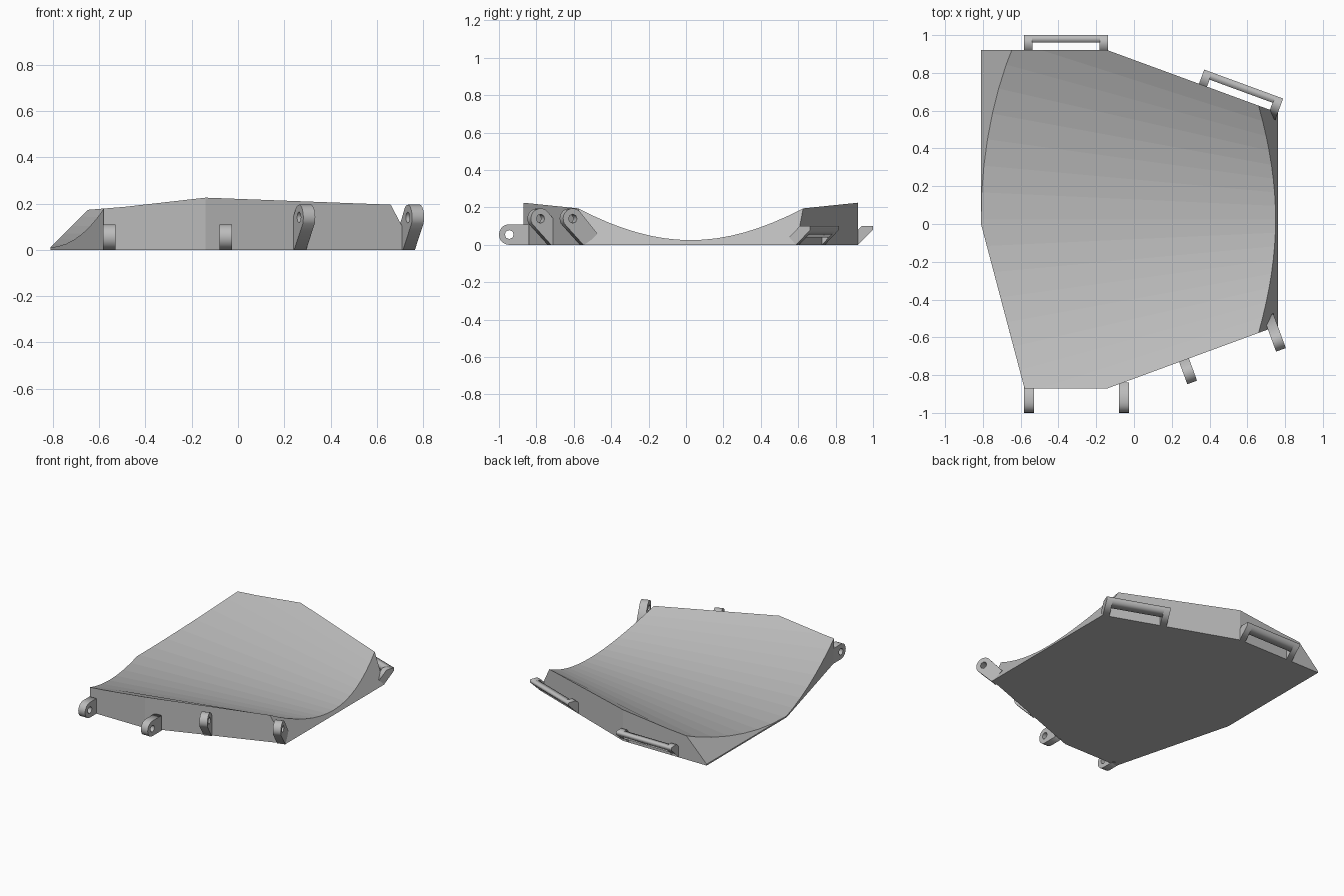
import bpy, bmesh
from math import cos, sin, pi, radians
from mathutils import Vector, Matrix

if "Cube" in bpy.data.objects:
    bpy.data.objects.remove(bpy.data.objects["Cube"])

grey = bpy.data.materials.new("plain_grey")
grey.use_nodes = True
colour = (0.5, 0.5, 0.5, 1)
grey.diffuse_color = colour
grey.node_tree.nodes["Principled BSDF"].inputs["Base Color"].default_value = colour

SLOPE = 0.367          # taper of the two slanted side walls
BACK, FRONT = 0.92, -0.87
MID = (BACK + FRONT) / 2


def add_object(name, mesh):
    obj = bpy.data.objects.new(name, mesh)
    mesh.materials.clear()
    mesh.materials.append(grey)
    bpy.context.scene.collection.objects.link(obj)
    return obj


# Scooped slab: a ruled, tapering trough trimmed by flat planes
def trough_point(x, t):
    half_width = (BACK - FRONT) / 2 - SLOPE * (x + 0.14)
    lift = 0.202 - 0.0475 * x
    return Vector((x, MID + t * half_width, 0.018 + 0.0096 * x + lift * t * t))


def build_slab(strips=16):
    bm = bmesh.new()
    rows = []
    for i in range(strips + 1):
        t = 2 * i / strips - 1
        a, b = trough_point(-1, t), trough_point(0.9, t)
        rows.append([bm.verts.new(p) for p in
                     (a, b, (b.x, b.y, 0), (a.x, a.y, 0))])
    for r, s in zip(rows, rows[1:]):
        for k in range(4):
            n = (k + 1) % 4
            bm.faces.new((r[k], r[n], s[n], s[k]))
    bm.faces.new(rows[0])
    bm.faces.new(rows[-1][::-1])
    # trimming planes: point on plane, outward normal
    cuts = [((0, BACK, 0), (0, 1, 0)),
            ((0, FRONT, 0), (0, -1, 0)),
            ((-0.81, 0, 0), (-1, 0, 0)),
            ((-0.82, 0, 0), (-1, 0, 1)),
            ((-0.81, 0, 0), (-0.87, -0.23, 0)),
            ((0.763, 0, 0), (1, 0, 0.53))]
    for point, normal in cuts:
        res = bmesh.ops.bisect_plane(
            bm, geom=bm.verts[:] + bm.edges[:] + bm.faces[:], dist=1e-6,
            plane_co=point, plane_no=Vector(normal).normalized(), clear_outer=True)
        rim = [e for e in res["geom_cut"]
               if isinstance(e, bmesh.types.BMEdge) and e.is_boundary]
        bmesh.ops.holes_fill(bm, edges=rim, sides=0)
    bmesh.ops.dissolve_limit(bm, angle_limit=radians(0.1),
                             verts=bm.verts[:], edges=bm.edges[:])
    bmesh.ops.recalc_face_normals(bm, faces=bm.faces[:])
    mesh = bpy.data.meshes.new("scooped_slab")
    bm.to_mesh(mesh)
    bm.free()
    add_object("scooped_slab", mesh)


# Plate cut from an outline (outward distance, height), standing on a wall
def plate(name, outlines, base, outward, width):
    curve = bpy.data.curves.new(name, "CURVE")
    curve.dimensions = "2D"
    curve.fill_mode = "BOTH"
    curve.extrude = width / 2
    for pts in outlines:
        spline = curve.splines.new("POLY")
        spline.points.add(len(pts) - 1)
        for p, (d, z) in zip(spline.points, pts):
            p.co = (d, z, 0, 1)
        spline.use_cyclic_u = True
    helper = bpy.data.objects.new(name + "_curve", curve)
    mesh = bpy.data.meshes.new_from_object(helper)
    bpy.data.objects.remove(helper)
    n, up = Vector(outward).normalized(), Vector((0, 0, 1))
    frame = Matrix((n, up, n.cross(up))).transposed().to_4x4()
    mesh.transform(Matrix.Translation(base) @ frame)
    add_object(name, mesh)


def arc(cx, cz, r, start, end, steps):
    angles = [radians(start + (end - start) * i / steps) for i in range(steps + 1)]
    return [(cx + r * cos(a), cz + r * sin(a)) for a in angles]


def wall(x, side):
    """Point on the slanted wall; side is +1 at the back, -1 at the front."""
    return Vector((x, MID + side * ((BACK - FRONT) / 2 - SLOPE * (x + 0.14)), 0))


build_slab()

# Low pierced lugs on the straight front wall
low_lug = [[(-0.03, 0)] + arc(0.075, 0.055, 0.055, -90, 90, 10) + [(-0.03, 0.11)],
           arc(0.075, 0.055, 0.024, 0, 315, 7)]
for name, x in (("front_lug_right", -0.556), ("front_lug_left", -0.053)):
    plate(name, low_lug, Vector((x, FRONT, 0)), (0, -1, 0), 0.055)

# Tall raked lugs on the slanted front wall
tall_lug = [[(-0.01, 0), (0.01, 0)] + arc(0.07, 0.14, 0.055, -30, 135, 10)
            + [(-0.07, 0.06)],
            arc(0.07, 0.14, 0.024, 0, 315, 7)]
for name, x in (("slanted_lug_inner", 0.265), ("slanted_lug_outer", 0.735)):
    plate(name, tall_lug, wall(x, -1), (SLOPE, -1, 0), 0.055)

# Slotted loops on the two back walls: two legs and a bar each
leg = [[(0, 0), (0.08, 0.08), (0.08, 0.1), (0.02, 0.1), (-0.04, 0.04)]]
bar = [[(0.04, 0.04), (0.08, 0.08), (0.08, 0.1), (0.04, 0.1)]]
for name, base, outward in (
        ("back_loop", Vector((-0.36, BACK, 0)), (0, 1, 0)),
        ("slanted_loop", wall(0.553, 1), (SLOPE, 1, 0))):
    along = Vector(outward).normalized().cross((0, 0, 1))
    plate(name + "_bar", bar, base, outward, 0.36)
    for side, label in ((-1, "right"), (1, "left")):
        plate(f"{name}_leg_{label}", leg, base + along * side * 0.2, outward, 0.045)
